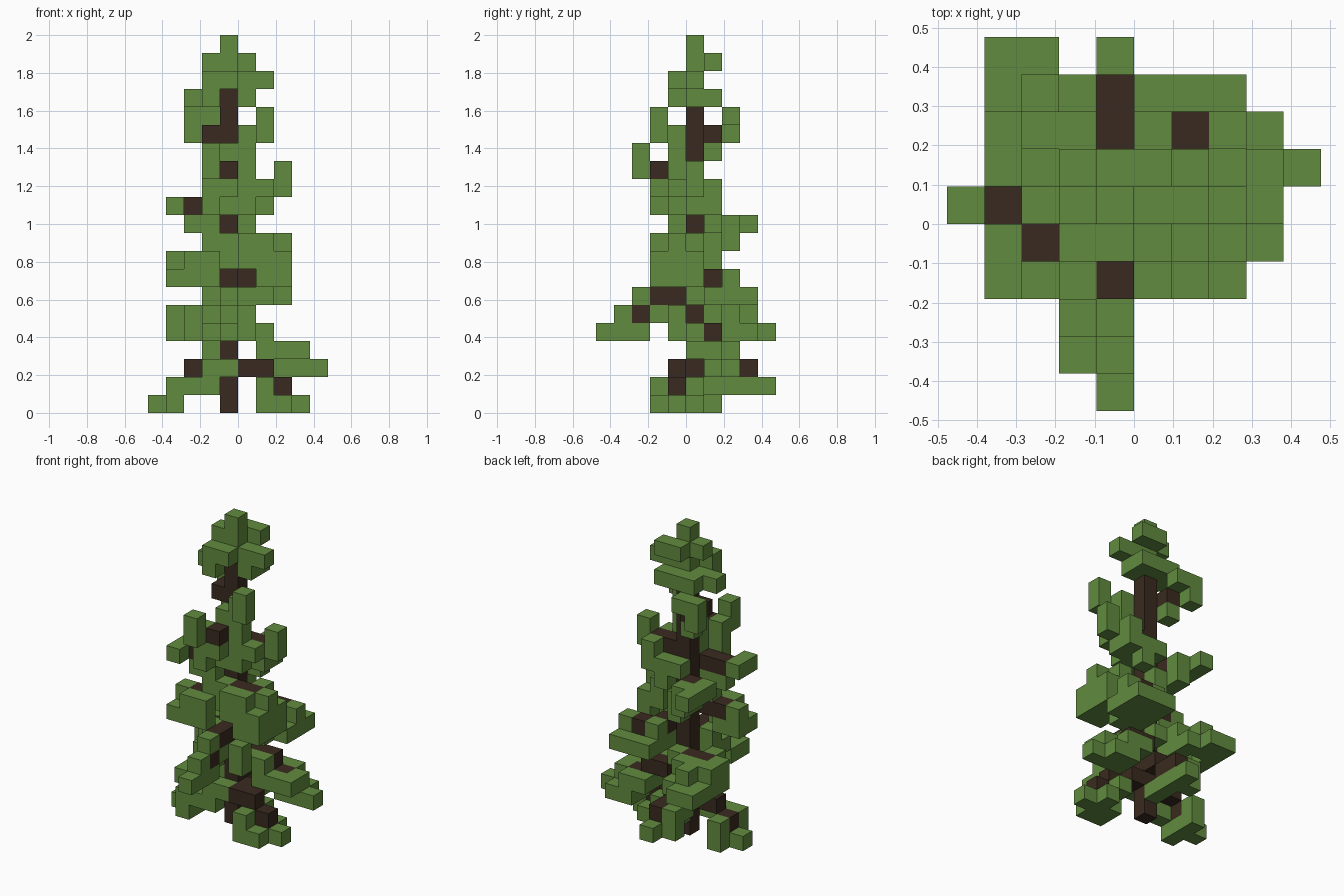
import bpy
import bmesh
from mathutils import Vector

CELL = 2 / 21
SIDES = [Vector(d) for d in ((1, 0, 0), (-1, 0, 0), (0, 1, 0),
                             (0, -1, 0), (0, 0, 1), (0, 0, -1))]

old_cube = bpy.data.objects.get("Cube")
if old_cube:
    bpy.data.objects.remove(old_cube, do_unlink=True)


def make_material(name, colour):
    material = bpy.data.materials.new(name)
    material.use_nodes = True
    material.diffuse_color = colour
    shader = material.node_tree.nodes["Principled BSDF"]
    shader.inputs["Base Color"].default_value = colour
    shader.inputs["Roughness"].default_value = 0.9
    return material


bark = make_material("dark bark", (0.041, 0.023, 0.014, 1))
needles = make_material("needle green", (0.12, 0.258, 0.05, 1))

parts = []
taken = set()


def add_part(name, material, runs):
    """Collect block cells; a run is x, y, z and an optional length along x."""
    cells = set()
    for x, y, z, *length in runs:
        for step in range(length[0] if length else 1):
            cells.add((x + step, y, z))
    cells -= taken
    taken.update(cells)
    parts.append((name, material, cells))


def add_branch(name, wood, leaves):
    add_part(name + "_wood", bark, wood)
    add_part(name + "_needles", needles, leaves)


def build_part(name, material, cells):
    """Build the cubes, keeping only faces that are not buried."""
    bm = bmesh.new()
    for cell in cells:
        middle = Vector(cell)
        for side in SIDES:
            if tuple(int(c) for c in middle + side) in taken:
                continue
            across = Vector((side.y, side.z, side.x))
            up = side.cross(across)
            corners = [middle + (side + across * a + up * b) / 2
                       for a, b in ((-1, -1), (1, -1), (1, 1), (-1, 1))]
            # cell zero is the trunk, half a block off the centre
            bm.faces.new([bm.verts.new((c + Vector((-0.5, 0.5, 0.5))) * CELL)
                          for c in corners])
    bmesh.ops.remove_doubles(bm, verts=bm.verts, dist=CELL / 100)
    mesh = bpy.data.meshes.new(name)
    bm.to_mesh(mesh)
    bm.free()
    mesh.materials.append(material)
    bpy.context.collection.objects.link(bpy.data.objects.new(name, mesh))


# Trunk
add_part("trunk", bark, [(0, 0, z) for z in range(18)])

# Lowest boughs
add_branch("low_left_front_branch",
           [(1, 0, 2), (1, -1, 2, 2), (3, -1, 1)],
           [(2, -2, 0, 2), (2, -1, 0, 3), (3, 0, 0),
            (2, -2, 1), (2, -1, 1), (2, 0, 1)])
add_branch("low_right_branch",
           [(-1, 0, 2), (-2, 0, 2), (-3, 0, 1)],
           [(-4, 0, 0, 2), (-3, 1, 0), (-3, -1, 0), (-3, 1, 1),
            (-3, -1, 1, 3), (-1, -1, 2, 2), (-1, 0, 3)])
add_branch("low_back_branch",
           [(0, 1, 3), (0, 2, 2), (0, 3, 2)],
           [(0, 4, 1), (-1, 3, 1, 2), (0, 2, 1), (0, 1, 1), (-1, 3, 2),
            (-1, 2, 2)])
add_branch("low_left_back_branch",
           [(1, 1, 4, 2), (3, 1, 3)],
           [(3, 1, 2, 3), (3, 2, 2, 2), (2, 0, 3, 3), (2, 1, 3), (4, 1, 3),
            (2, 2, 3, 2), (1, 0, 4, 2), (1, -1, 4)])

# Lower middle boughs
add_branch("right_back_branch",
           [(-1, 1, 5), (-2, 1, 5)],
           [(-3, 4, 4, 2), (-3, 3, 4, 3), (-3, 2, 4), (-1, 2, 4),
            (-3, 1, 4, 3), (-2, 0, 4), (-2, 3, 5), (-3, 2, 5, 3), (-3, 1, 5),
            (-2, 0, 5), (0, 1, 5)])
add_branch("front_branch",
           [(0, -1, 6), (0, -2, 6), (0, -3, 5)],
           [(0, -5, 4), (-1, -4, 4, 2), (-1, -3, 4, 2), (0, -4, 5),
            (0, -3, 6), (-1, -2, 5, 2), (-1, -1, 5, 3), (-1, -1, 4),
            (-1, -1, 6)])
add_branch("left_back_branch",
           [(1, 1, 7), (2, 2, 7)],
           [(1, 3, 6, 3), (1, 2, 6, 3), (1, 1, 6, 3), (1, 0, 6, 2),
            (3, 2, 7), (1, 2, 7)])

# Upper middle boughs
add_branch("right_front_branch",
           [(-1, -1, 8), (-2, -1, 8)],
           [(-3, -2, 7, 3), (-3, -1, 7, 2), (-2, -2, 8, 2), (-3, -1, 8),
            (-1, -1, 9)])
add_branch("left_front_branch",
           [(1, -1, 9, 2)],
           [(2, -2, 7, 2), (2, -1, 7, 2), (3, 0, 7), (1, -2, 8, 3),
            (0, -1, 8, 4), (2, 0, 8, 2), (1, -2, 9, 2), (3, -1, 9),
            (2, 0, 9), (0, -1, 9)])
add_branch("upper_back_branch",
           [(-1, 1, 10)],
           [(0, 1, 8), (-1, 1, 9, 2), (-1, 2, 9), (-2, 3, 10), (-2, 2, 10, 2),
            (-2, 1, 10), (1, 1, 10)])
add_branch("upper_right_branch",
           [(-1, -1, 11), (-2, -1, 11)],
           [(-3, -2, 11), (-3, -1, 11), (-1, -2, 11), (-2, -1, 10, 2)])
add_branch("upper_left_branch",
           [(1, 0, 12, 2)],
           [(0, -1, 11, 2), (1, 0, 11, 2), (0, 1, 11, 3), (2, -1, 12),
            (3, 0, 12), (2, 1, 12), (3, 0, 13)])
add_branch("upper_front_branch",
           [(0, -2, 13)],
           [(-1, -2, 12, 2), (0, -1, 12, 2), (-1, -3, 13),
            (-1, -3, 14), (-1, -2, 13), (0, -1, 13, 2), (0, -1, 14, 2)])

# Top boughs, a matching pair
add_branch("top_back_branch",
           [(-1, 0, 15), (-1, 1, 15)],
           [(-1, 1, 14), (-2, 2, 15), (-2, 2, 16, 2)])
add_part("top_front_needles", needles,
         [(1, -1, 15), (2, -2, 15), (2, -2, 16)])

# Crown
add_part("crown", needles,
         [(-1, -1, 17), (-2, 0, 17, 4), (-1, 1, 17, 3), (-1, -1, 18, 2),
          (0, 0, 18, 3), (-1, 0, 19, 2), (0, 1, 19, 2), (0, 0, 20)])

for part in parts:
    build_part(*part)
